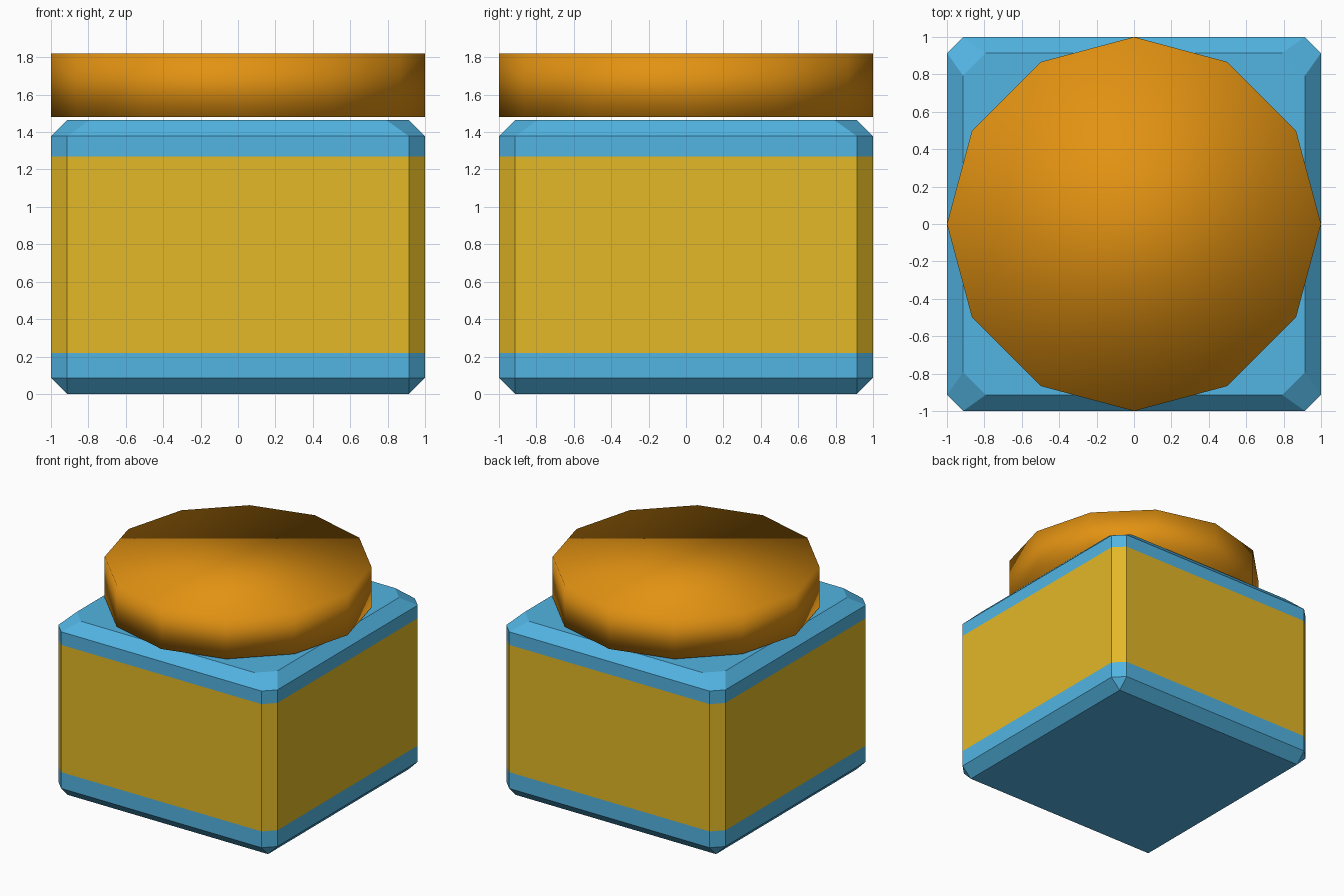
import bpy, bmesh

if "Cube" in bpy.data.objects:
    bpy.data.objects.remove(bpy.data.objects["Cube"])


def linear(c):
    c /= 255
    return c / 12.92 if c <= 0.04045 else ((c + 0.055) / 1.055) ** 2.4


def material(name, rgb):
    m = bpy.data.materials.new(name)
    m.diffuse_color = [linear(c) for c in rgb] + [1]
    m.use_nodes = True
    m.node_tree.nodes["Principled BSDF"].inputs["Base Color"].default_value = m.diffuse_color
    return m


def add_object(name, bm, *mats):
    bmesh.ops.recalc_face_normals(bm, faces=bm.faces[:])
    me = bpy.data.meshes.new(name)
    bm.to_mesh(me)
    bm.free()
    for m in mats:
        me.materials.append(m)
    ob = bpy.data.objects.new(name, me)
    bpy.context.collection.objects.link(ob)
    return ob


blue = material("sky_blue", (82, 180, 226))
yellow = material("label_yellow", (226, 184, 38))
orange = material("lid_orange", (226, 146, 18))


# Jar body: chamfered box lofted from square-with-cut-corner rings
def ring(bm, a, b, z):
    pts = [(a, -b), (b, -a), (b, a), (a, b), (-a, b), (-b, a), (-b, -a), (-a, -b)]
    return [bm.verts.new((x, y, z)) for x, y in pts]


LOW, HIGH = 0.22, 1.27
sections = [(0.914, 0.914, 0), (0.914, 1, 0.086), (0.914, 1, LOW), (0.914, 1, HIGH),
            (0.914, 1, 1.378), (0.793, 0.914, 1.464)]
bm = bmesh.new()
rings = [ring(bm, *s) for s in sections]
for lower, upper in zip(rings, rings[1:]):
    for i in range(8):
        j = (i + 1) % 8
        bm.faces.new((lower[i], lower[j], upper[j], upper[i]))
bm.faces.new(rings[0][::-1])
bm.faces.new(rings[-1])
bmesh.ops.remove_doubles(bm, verts=bm.verts[:], dist=0.0005)

# Label band around the middle
for f in bm.faces:
    f.material_index = int(LOW < f.calc_center_median().z < HIGH)
add_object("jar_body", bm, blue, yellow)

# Lid: twelve-sided disc, smooth shaded, floating just above the body
bm = bmesh.new()
bmesh.ops.create_cone(bm, cap_ends=True, segments=12, radius1=1, radius2=1, depth=0.34)
bmesh.ops.translate(bm, verts=bm.verts[:], vec=(0, 0, 1.65))
for f in bm.faces:
    f.smooth = True
add_object("lid", bm, orange)
